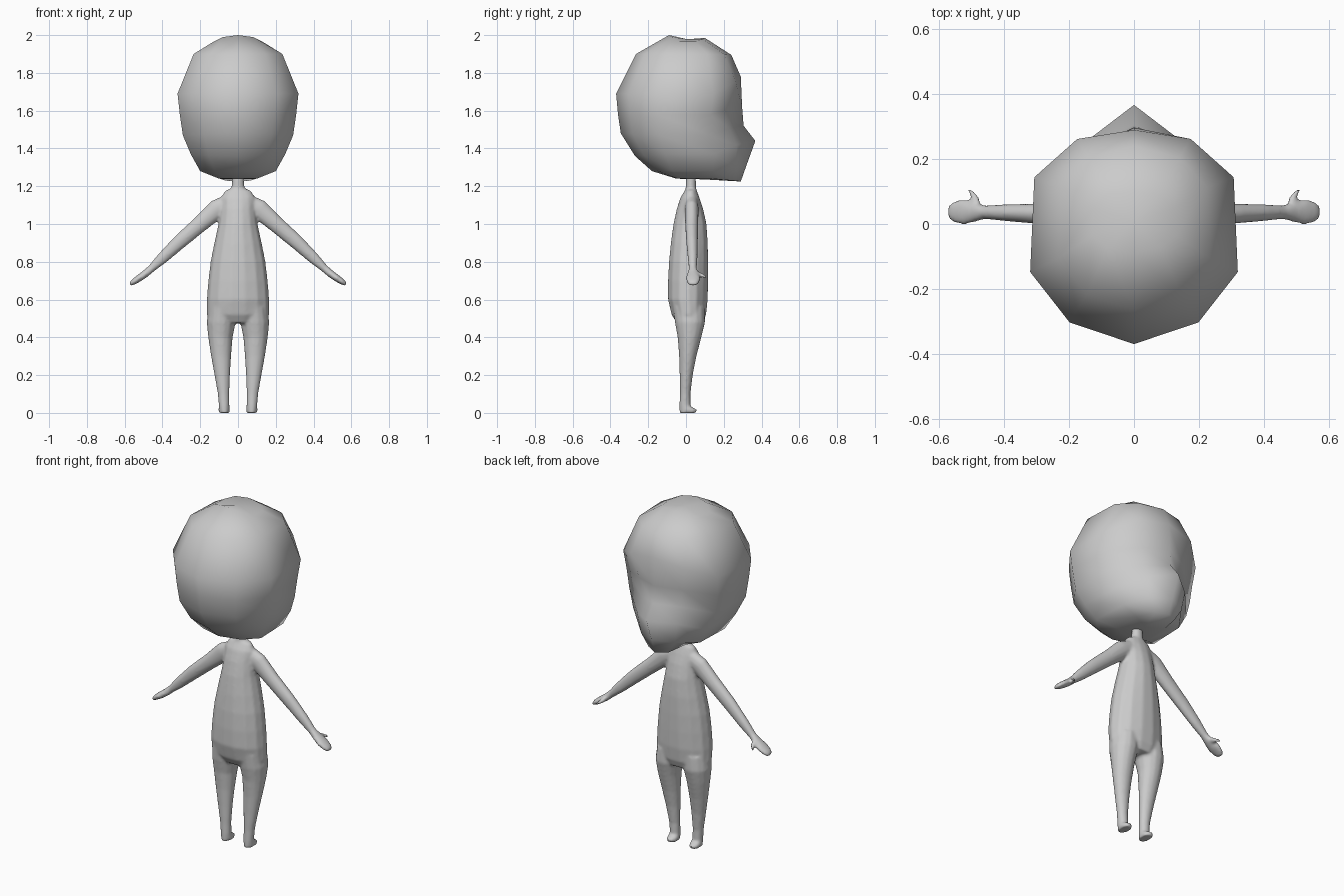
import bpy, bmesh, math
from mathutils import Vector


def loft(bm, rings):
    """Skin a list of closed rings and cap both ends with fans."""
    vs = [[bm.verts.new(p) for p in r] for r in rings]
    n = len(vs[0])
    for a, b in zip(vs, vs[1:]):
        for i in range(n):
            j = (i + 1) % n
            bm.faces.new((a[i], a[j], b[j], b[i]))
    for r in (vs[0], vs[-1]):
        c = bm.verts.new(sum((v.co for v in r), Vector()) / n)
        for i in range(n):
            bm.faces.new((r[i], r[(i + 1) % n], c))


def oval(c, u, v, n=14):
    c, u, v = Vector(c), Vector(u), Vector(v)
    return [c + u * math.cos(2 * math.pi * i / n) + v * math.sin(2 * math.pi * i / n)
            for i in range(n)]


def upright(rows):
    """Horizontal oval rings from (z, x_min, x_max, y_min, y_max)."""
    return [oval(((x0 + x1) / 2, (y0 + y1) / 2, z), ((x1 - x0) / 2, 0, 0),
                 (0, (y1 - y0) / 2, 0)) for z, x0, x1, y0, y1 in rows]


def mirror(rings):
    return [[Vector((-p[0], p[1], p[2])) for p in r] for r in rings]


def finish(name, bm):
    bmesh.ops.recalc_face_normals(bm, faces=bm.faces)
    me = bpy.data.meshes.new(name)
    bm.to_mesh(me)
    bm.free()
    me.shade_smooth()
    ob = bpy.data.objects.new(name, me)
    bpy.context.collection.objects.link(ob)
    return ob


# Head: ten-sided rings (z back, y back, z side, half width, x cheek, y cheek, z front, y front)
head_rows = [
    (2.00, -.09, 1.965, .13, .08, .09, 1.985, .10),
    (1.90, -.265, 1.90, .235, .14, .205, 1.895, .24),
    (1.69, -.37, 1.69, .32, .175, .262, 1.78, .29),
    (1.58, -.36, 1.58, .308, .14, .235, 1.62, .297),
    (1.48, -.345, 1.47, .292, .13, .23, 1.52, .305),
    (1.36, -.27, 1.37, .25, .13, .268, 1.44, .367),
    (1.28, -.18, 1.28, .20, .11, .26, 1.31, .32),
    (1.24, -.05, 1.24, .10, .065, .255, 1.225, .29),
]
head_rings = []
for zb, yb, zs, w, xc, yc, zf, yf in head_rows:
    half = [(.62 * w, .82 * yb, .7 * zb + .3 * zs), (w, .4 * yb, zs),
            (.96 * w, .55 * yc, zs), (xc, yc, .3 * zs + .7 * zf)]
    other = [(-x, y, z) for x, y, z in reversed(half)]
    head_rings.append([(0, yb, zb)] + half + [(0, yf, zf)] + other)
bm = bmesh.new()
loft(bm, head_rings)
finish("head", bm)

# Body: torso and neck
bm = bmesh.new()
loft(bm, upright([(z, -w, w, y0, y1) for z, w, y0, y1 in [
    (.475, .13, -.05, .09), (.52, .167, -.078, .108), (.60, .166, -.097, .117),
    (.70, .158, -.097, .119), (.80, .146, -.092, .119), (.90, .126, -.082, .117),
    (1.00, .104, -.068, .110), (1.08, .094, -.05, .092), (1.14, .09, -.03, .072),
    (1.175, .07, -.008, .058), (1.19, .034, -.002, .054), (1.26, .031, 0, .052)]]))

# Legs with small feet
leg = upright([
    (0, .042, .104, -.035, .055), (.018, .042, .104, -.035, .058),
    (.035, .045, .102, -.035, .025), (.10, .046, .107, -.033, .024),
    (.20, .042, .125, -.034, .036), (.30, .036, .143, -.037, .056),
    (.40, .028, .158, -.045, .082), (.48, .012, .166, -.06, .102),
    (.56, .01, .155, -.07, .10)])

# Arms and hands: (x, z, radius across, radius along y)
down = Vector((.64, 0, .77))
arm = [oval((x, y, z), down * r, (0, ry, 0)) for x, y, z, r, ry in [
    (.05, .03, 1.11, .05, .035), (.11, .03, 1.08, .053, .037),
    (.20, .03, 1.00, .044, .035), (.31, .032, .905, .039, .031),
    (.40, .035, .82, .031, .026), (.46, .036, .763, .021, .021),
    (.49, .037, .737, .020, .031), (.525, .037, .712, .019, .040),
    (.555, .037, .692, .015, .034), (.572, .037, .678, .009, .018)]]

# Thumbs
thumb = [oval(c, (r, 0, -.3 * r), (0, 0, r)) for c, r in [
    ((.495, .04, .735), .016), ((.488, .068, .732), .015),
    ((.493, .088, .727), .012), ((.508, .108, .718), .008)]]

for part in (leg, arm, thumb):
    loft(bm, part)
    loft(bm, mirror(part))
body = finish("body", bm)

# Blend the limbs into one soft skin
skin = body.modifiers.new("skin", 'REMESH')
skin.mode = 'VOXEL'
skin.voxel_size = .008
skin.use_smooth_shade = True
soft = body.modifiers.new("soften", 'SMOOTH')
soft.factor = .5
soft.iterations = 5
